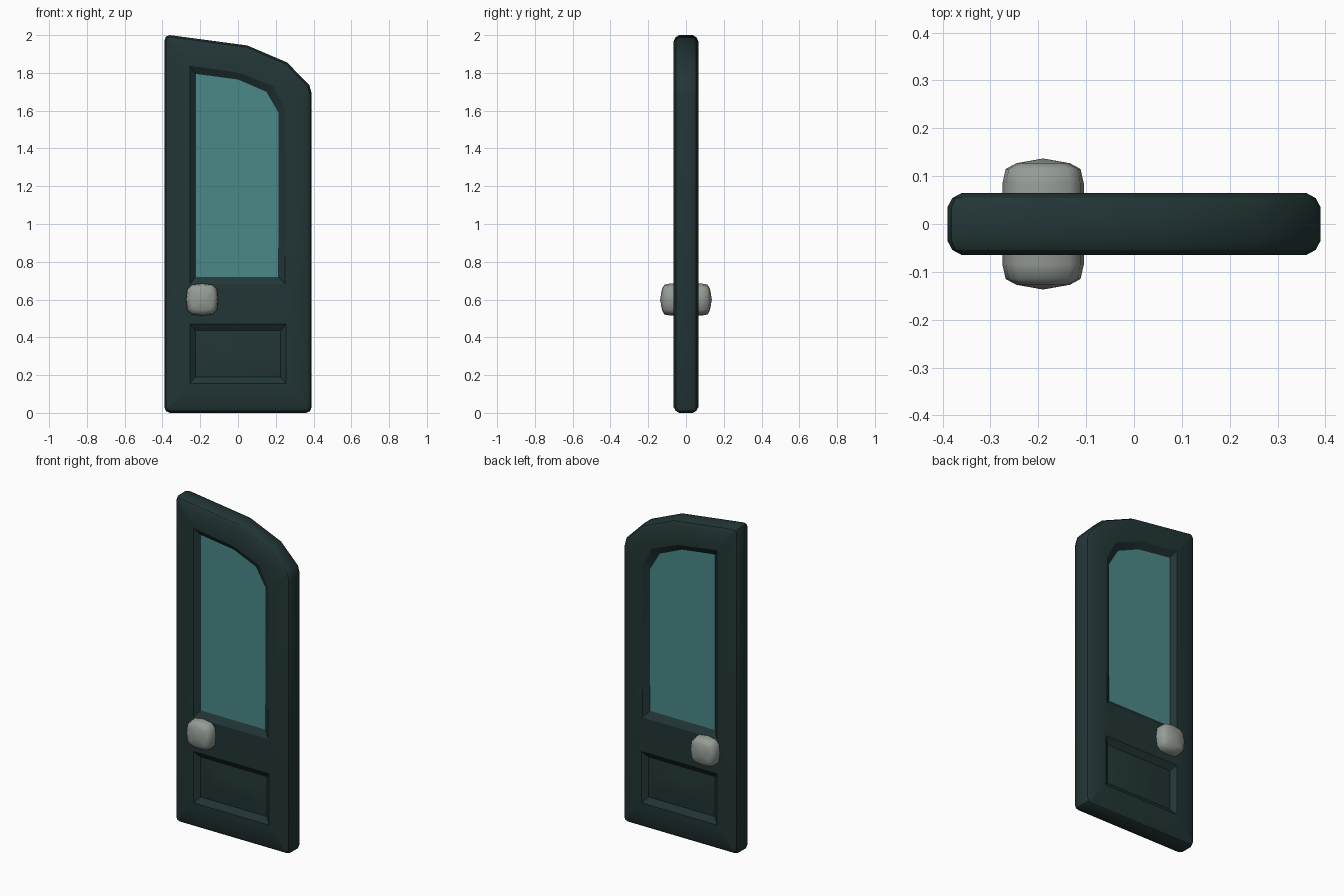
import bpy, bmesh, math
from mathutils import Vector

if "Cube" in bpy.data.objects:
    bpy.data.objects.remove(bpy.data.objects["Cube"])


def material(name, rgb):
    m = bpy.data.materials.new(name)
    m.diffuse_color = (*rgb, 1)
    m.use_nodes = True
    m.node_tree.nodes["Principled BSDF"].inputs["Base Color"].default_value = m.diffuse_color
    return m


PAINT = material("dark green paint", (0.0165, 0.036, 0.036))
GLASS = material("teal glass", (0.072, 0.25, 0.25))
METAL = material("grey metal", (0.30, 0.33, 0.30))


def inset(pts, d):
    """Mitred inward offset of a counter-clockwise outline."""
    out = []
    for i, p in enumerate(pts):
        p = Vector(p)
        a = (p - Vector(pts[i - 1])).normalized()
        b = (Vector(pts[(i + 1) % len(pts)]) - p).normalized()
        na, nb = Vector((-a.y, a.x)), Vector((-b.y, b.x))
        out.append(p + (na + nb) * d / (1 + na.dot(nb)))
    return out


def ring(bm, pts, y):
    return [bm.verts.new((p[0], y, p[1])) for p in pts]


def bridge(bm, a, b):
    for i in range(len(a)):
        j = (i + 1) % len(a)
        bm.faces.new((a[i], a[j], b[j], b[i]))


def loop_edges(bm, r):
    return [bm.edges.get((r[i - 1], r[i])) for i in range(len(r))]


def finish(bm, name, mat, angle):
    bmesh.ops.recalc_face_normals(bm, faces=bm.faces[:])
    me = bpy.data.meshes.new(name)
    bm.to_mesh(me)
    bm.free()
    me.materials.append(mat)
    ob = bpy.data.objects.new(name, me)
    bpy.context.collection.objects.link(ob)
    bpy.ops.object.select_all(action='DESELECT')
    ob.select_set(True)
    bpy.context.view_layer.objects.active = ob
    bpy.ops.object.shade_smooth_by_angle(angle=math.radians(angle))
    return ob


def rect(x0, x1, z0, z1):
    return [(x0, z0), (x1, z0), (x1, z1), (x0, z1)]


# Front-view profiles, counter-clockwise
outline = [(-0.36, 0), (0.36, 0), (0.381, 0.009), (0.39, 0.03), (0.39, 1.69), (0.378, 1.735),
           (0.26, 1.855), (0.05, 1.945), (-0.36, 2.0), (-0.381, 1.993), (-0.39, 1.97), (-0.39, 0.03),
           (-0.381, 0.009)]
window = [(-0.255, 0.68), (0.25, 0.68), (0.25, 1.605), (0.185, 1.73), (0.01, 1.80), (-0.255, 1.838)]
pane = [(-0.225, 0.72), (0.215, 0.72), (0.215, 1.588), (0.15, 1.70), (0.0, 1.765), (-0.225, 1.795)]
T, PANE_Y = 0.065, 0.04

# Door leaf: rounded rim, window opening and raised lower panel on both sides
bm = bmesh.new()
sides, jambs = [], []
for s in (-1, 1):
    rim = [ring(bm, inset(outline, d), s * y)
           for d, y in ((0, 0.035), (0.010, 0.054), (0.030, T))]
    bridge(bm, rim[0], rim[1])
    bridge(bm, rim[1], rim[2])
    hole = ring(bm, window, s * T)
    jamb = ring(bm, pane, s * PANE_Y)
    bridge(bm, hole, jamb)
    panel = [ring(bm, rect(*r), s * y) for r, y in (
        ((-0.255, 0.255, 0.155, 0.47), T),
        ((-0.225, 0.225, 0.19, 0.435), 0.04),
        ((-0.11, 0.115, 0.265, 0.355), 0.056))]
    bridge(bm, panel[0], panel[1])
    bridge(bm, panel[1], panel[2])
    bm.faces.new(panel[2])
    edges = sum((loop_edges(bm, r) for r in (rim[2], hole, panel[0])), [])
    bmesh.ops.triangle_fill(bm, edges=edges, use_beauty=True, normal=(0, s, 0))
    sides.append(rim[0])
    jambs.append(jamb)
bridge(bm, *sides)
bridge(bm, *jambs)
finish(bm, "door_leaf", PAINT, 30)

# Window glass filling the opening
bm = bmesh.new()
a, b = (ring(bm, pane, s * PANE_Y) for s in (-1, 1))
bridge(bm, a, b)
bm.faces.new(a)
bm.faces.new(b)
finish(bm, "window_glass", GLASS, 20)

# Knob: soft square section running through the door
quarter = [(0.085, 0), (0.078, 0.055), (0.055, 0.078)]
section = []
for k in range(4):
    c, s = round(math.cos(k * math.pi / 2)), round(math.sin(k * math.pi / 2))
    section += [(x * c - z * s, x * s + z * c) for x, z in quarter]
bm = bmesh.new()
stations = [(0.085, 1.0), (0.115, 0.92), (0.127, 0.66)]
rings = [ring(bm, [(-0.19 + x * f, 0.60 + z * f) for x, z in section], y)
         for y, f in [(-y, f) for y, f in reversed(stations)] + stations]
for r0, r1 in zip(rings, rings[1:]):
    bridge(bm, r0, r1)
for r, y in ((rings[0], -0.137), (rings[-1], 0.137)):
    tip = bm.verts.new((-0.19, y, 0.60))
    for i in range(len(r)):
        bm.faces.new((r[i - 1], r[i], tip))
finish(bm, "door_knob", METAL, 50)
